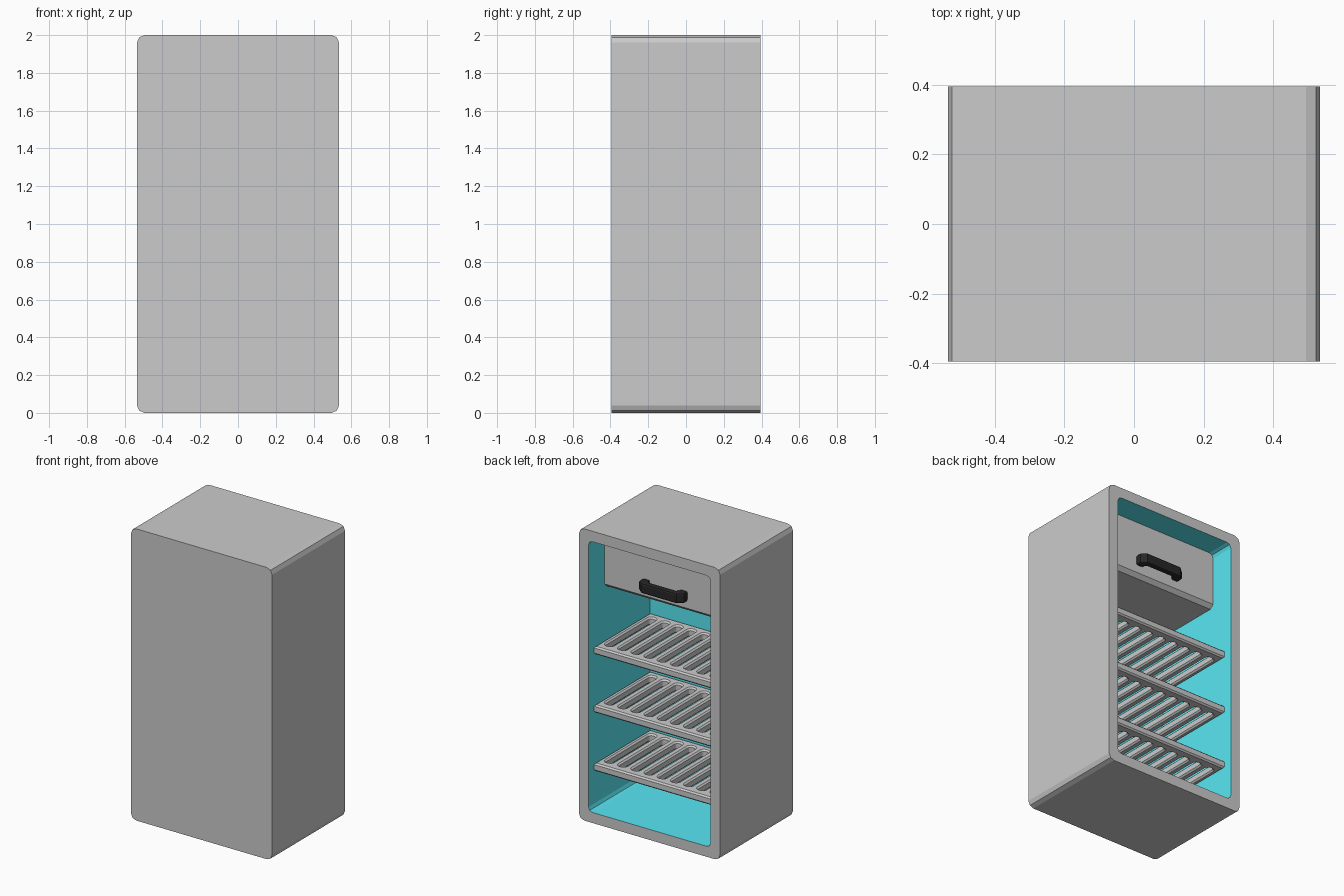
import bpy, bmesh, math

if "Cube" in bpy.data.objects:
    bpy.data.objects.remove(bpy.data.objects["Cube"])


def material(name, rgb):
    m = bpy.data.materials.new(name)
    m.diffuse_color = (*rgb, 1)
    m.use_nodes = True
    m.node_tree.nodes["Principled BSDF"].inputs["Base Color"].default_value = m.diffuse_color
    return m


def finish(name, bm, mats=()):
    bmesh.ops.recalc_face_normals(bm, faces=bm.faces)
    me = bpy.data.meshes.new(name)
    bm.to_mesh(me)
    bm.free()
    for m in mats:
        me.materials.append(m)
    ob = bpy.data.objects.new(name, me)
    bpy.context.collection.objects.link(ob)
    return ob


def rounded_rect(x0, x1, y0, y1, r, seg):
    pts = []
    corners = [(x1 - r, y1 - r), (x0 + r, y1 - r), (x0 + r, y0 + r), (x1 - r, y0 + r)]
    for i, (cx, cy) in enumerate(corners):
        for k in range(seg + 1):
            a = math.pi / 2 * (i + k / seg)
            pts.append((cx + r * math.cos(a), cy + r * math.sin(a)))
    return pts


def prism(name, pts, vec, place, mats=()):
    # Extrude a 2D profile; place maps 2D points into space
    bm = bmesh.new()
    f = bm.faces.new([bm.verts.new(place(*p)) for p in pts])
    ext = bmesh.ops.extrude_face_region(bm, geom=[f])
    bmesh.ops.translate(bm, vec=vec, verts=[v for v in ext["geom"] if isinstance(v, bmesh.types.BMVert)])
    return finish(name, bm, mats)


W, D, WALL = 0.535, 0.395, 0.072
IN_X, IN_BACK = W - WALL, -0.27
grey = material("grey", (0.8, 0.8, 0.8))
teal = material("teal_lining", (0.1, 0.8, 0.9))
black = material("black_handle", (0.02, 0.02, 0.02))

# Cabinet shell with coloured pocket, open towards +y
bm = bmesh.new()
outer = rounded_rect(-W, W, 0, 2, 0.04, 2)
inner = rounded_rect(-IN_X, IN_X, WALL, 2 - WALL, 0.03, 2)
loops = [[bm.verts.new((x, y, z)) for x, z in prof]
         for prof, y in ((outer, -D), (outer, D), (inner, D), (inner, IN_BACK))]
bm.faces.new(loops[0])
bm.faces.new(loops[3]).material_index = 1
for j in range(3):
    a, b = loops[j], loops[j + 1]
    for i in range(len(a)):
        k = (i + 1) % len(a)
        bm.faces.new((a[i], a[k], b[k], b[i])).material_index = int(j == 2)
finish("cabinet", bm, (grey, teal))

# Slotted shelves: filled 2D curve with holes and chamfered rims
curve = bpy.data.curves.new("shelf_outline", "CURVE")
curve.dimensions = "2D"
curve.fill_mode = "BOTH"
outlines = [[(-IN_X, IN_BACK), (IN_X, IN_BACK), (IN_X, 0.335), (-IN_X, 0.335)]]
for i in range(9):
    x = -0.4 + 0.1 * i
    outlines.append(rounded_rect(x - 0.026, x + 0.026, -0.22, 0.275, 0.022, 3))
for pts in outlines:
    s = curve.splines.new("POLY")
    s.points.add(len(pts) - 1)
    for p, (x, y) in zip(s.points, pts):
        p.co = (x, y, 0, 1)
    s.use_cyclic_u = True
BEV = 0.01
curve.bevel_depth, curve.bevel_resolution = BEV, 0
curve.offset = -BEV
curve.extrude = 0.0275 - BEV
tmp = bpy.data.objects.new("shelf_outline", curve)
bpy.context.collection.objects.link(tmp)
bpy.context.view_layer.update()
shelf_mesh = bpy.data.meshes.new_from_object(tmp.evaluated_get(bpy.context.evaluated_depsgraph_get()))
for p in shelf_mesh.polygons:
    p.use_smooth = False
bpy.data.objects.remove(tmp)
for i in range(3):
    shelf = bpy.data.objects.new(f"shelf_{i + 1}", shelf_mesh)
    shelf.location.z = 0.352 + 0.4 * i
    bpy.context.collection.objects.link(shelf)

# Freezer drawer with a chamfered lower front edge
prism("drawer",
      [(IN_BACK, 1.54), (0.195, 1.54), (0.222, 1.565), (0.222, 1.93), (IN_BACK, 1.93)],
      (2 * IN_X, 0, 0), lambda y, z: (-IN_X, y, z))

# Black pull handle
half = [(0.0, 0.295), (0.135, 0.295), (0.17, 0.265), (0.17, 0.22),
        (0.115, 0.22), (0.115, 0.24), (0.1, 0.252), (0.0, 0.252)]
profile = half[1:-1] + [(-x, y) for x, y in reversed(half[1:-1])]
handle = prism("drawer_handle", profile, (0, 0, 0.07), lambda x, y: (x, y, 1.615), (black,))
bev = handle.modifiers.new("chamfer", "BEVEL")
bev.width, bev.segments = 0.012, 2
bev.limit_method = "ANGLE"
bev.angle_limit = math.radians(60)
